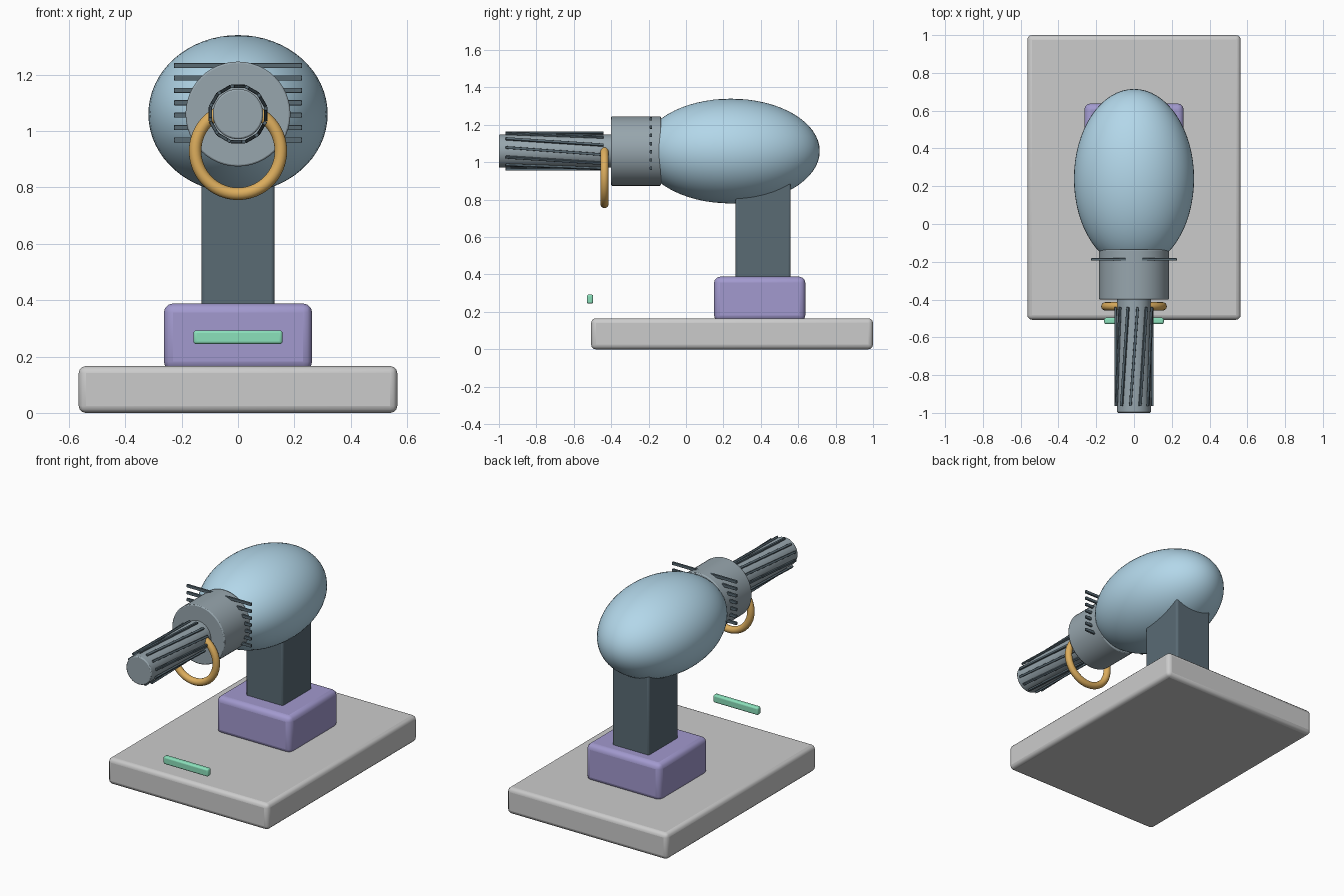
import bpy, math
from mathutils import Matrix, Vector

if "Cube" in bpy.data.objects:
    bpy.data.objects.remove(bpy.data.objects["Cube"])


def material(name, rgb):
    m = bpy.data.materials.new(name)
    m.diffuse_color = (*rgb, 1)
    m.use_nodes = True
    m.node_tree.nodes["Principled BSDF"].inputs["Base Color"].default_value = m.diffuse_color
    return m


BLUE = material("pale_blue", (0.45, 0.68, 0.82))
PURPLE = material("lilac", (0.36, 0.32, 0.62))
DARK = material("dark_slate", (0.10, 0.145, 0.175))
STEEL = material("steel", (0.31, 0.38, 0.42))
GOLD = material("gold", (0.72, 0.42, 0.11))
GREEN = material("mint", (0.26, 0.75, 0.50))
AXIS_Z = 1.06  # height of the body axis


def finish(name, mat=None, bevel=0, segments=3):
    o = bpy.context.object
    o.name = name
    bpy.ops.object.transform_apply(location=False, rotation=True, scale=True)
    if mat:
        o.data.materials.append(mat)
    if bevel:
        b = o.modifiers.new("bevel", 'BEVEL')
        b.width, b.segments = bevel, segments
        b.limit_method = 'ANGLE'
        b.angle_limit = math.radians(40)
    bpy.ops.object.shade_smooth_by_angle(angle=math.radians(35))
    return o


def box(name, lo, hi, mat=None, bevel=0):
    lo, hi = Vector(lo), Vector(hi)
    bpy.ops.mesh.primitive_cube_add(size=1, location=(lo + hi) / 2)
    bpy.context.object.scale = hi - lo
    return finish(name, mat, bevel)


def y_cylinder(name, r, y0, y1, mat, bevel):
    bpy.ops.mesh.primitive_cylinder_add(
        vertices=48, radius=r, depth=y1 - y0,
        location=(0, (y0 + y1) / 2, AXIS_Z), rotation=(math.pi / 2, 0, 0))
    return finish(name, mat, bevel, 2)


# Stand
box("base_plate", (-0.565, -0.507, 0), (0.565, 1.0, 0.166), None, 0.025)
box("pedestal_block", (-0.263, 0.15, 0.15), (0.263, 0.638, 0.388), PURPLE, 0.032)
box("support_column", (-0.13, 0.265, 0.34), (0.13, 0.56, 0.93), DARK, 0.012)

# Floating front bar
box("front_bar", (-0.158, -0.53, 0.244), (0.158, -0.496, 0.293), GREEN, 0.01)

# Egg-shaped body
bpy.ops.mesh.primitive_uv_sphere_add(segments=64, ring_count=32, radius=1,
                                     location=(0, 0.24, AXIS_Z))
bpy.context.object.scale = (0.318, 0.475, 0.28)
finish("body_shell", BLUE)

# Collar and barrel
y_cylinder("collar", 0.186, -0.4, -0.134, STEEL, 0.006)
y_cylinder("barrel", 0.089, -1.0, -0.38, STEEL, 0.006)

# Horizontal vent slats through the collar
for i in range(7):
    z = 0.968 + i * 0.044
    box(f"vent_slat_{i + 1}", (-0.227, -0.194, z - 0.009),
        (0.227, -0.181, z + 0.009), DARK, 0.002)

# Slanted ribs around the barrel
RIBS = 12
for i in range(RIBS):
    a = 2 * math.pi * i / RIBS
    rib = box(f"barrel_rib_{i + 1}", (-0.007, -0.2625, -0.006),
              (0.007, 0.2625, 0.006), DARK, 0.002)
    rib.matrix_world = (Matrix.Translation((0, -0.7025, AXIS_Z))
                        @ Matrix.Rotation(a, 4, 'Y')
                        @ Matrix.Translation((0, 0, 0.098))
                        @ Matrix.Rotation(-0.075, 4, 'Z'))

# Hanging ring
bpy.ops.mesh.primitive_torus_add(
    major_radius=0.152, minor_radius=0.022, major_segments=64, minor_segments=16,
    location=(0, -0.436, 0.929), rotation=(math.pi / 2, 0, 0))
finish("hanging_ring", GOLD)
